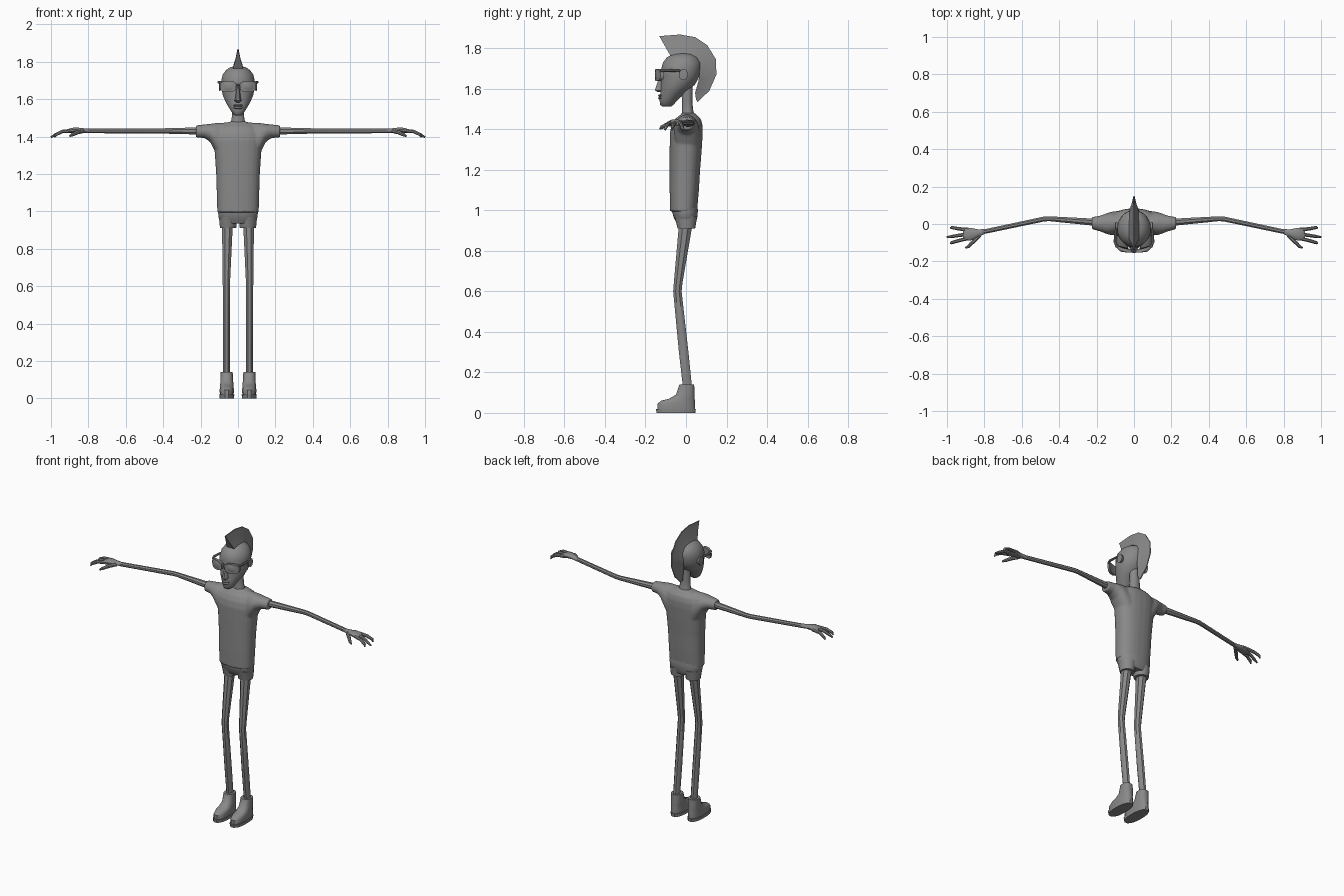
import bpy, bmesh, math
from mathutils import Vector

cube = bpy.data.objects.get("Cube")
if cube:
    bpy.data.objects.remove(cube)

grey = bpy.data.materials.new("plain grey")
grey.use_nodes = True
COLOUR = (0.25, 0.25, 0.25, 1)
grey.diffuse_color = COLOUR
grey.node_tree.nodes["Principled BSDF"].inputs["Base Color"].default_value = COLOUR


def finish(name, bm, mirror=False, angle=40):
    bmesh.ops.recalc_face_normals(bm, faces=bm.faces)
    mesh = bpy.data.meshes.new(name)
    bm.to_mesh(mesh)
    bm.free()
    mesh.materials.append(grey)
    ob = bpy.data.objects.new(name, mesh)
    bpy.context.collection.objects.link(ob)
    bpy.ops.object.select_all(action='DESELECT')
    ob.select_set(True)
    bpy.context.view_layer.objects.active = ob
    bpy.ops.object.shade_smooth_by_angle(angle=math.radians(angle))
    if mirror:
        ob.modifiers.new("mirror", 'MIRROR').use_mirror_merge = False
    return ob


def skin(bm, rings):
    """Bridge rings of points with quads and cap both ends."""
    loops = [[bm.verts.new(p) for p in ring] for ring in rings]
    n = len(loops[0])
    for a, b in zip(loops, loops[1:]):
        for i in range(n):
            bm.faces.new((a[i], a[(i + 1) % n], b[(i + 1) % n], b[i]))
    bm.faces.new(loops[0])
    bm.faces.new(loops[-1])


def oval(n, power):
    for i in range(n):
        a = 2 * math.pi * (i + 0.5) / n
        c, s = math.cos(a), math.sin(a)
        yield (math.copysign(abs(c) ** (2 / power), c),
               math.copysign(abs(s) ** (2 / power), s))


def stack(bm, rows, n=16, power=2.0):
    """Rows of (z, centre x, half width, front y, back y)."""
    skin(bm, [[(cx + w * u, (f + b) / 2 + (b - f) / 2 * v, z)
               for u, v in oval(n, power)] for z, cx, w, f, b in rows])


def sideways(bm, rows, n=16, power=2.0):
    """Rows of (x, front y, back y, bottom z, top z)."""
    skin(bm, [[(x, (f + b) / 2 + (b - f) / 2 * u, (lo + hi) / 2 + (hi - lo) / 2 * v)
               for u, v in oval(n, power)] for x, f, b, lo, hi in rows])


def tube(bm, path, n=8):
    """Tube through (x, y, z, radius) points."""
    pts = [Vector(p[:3]) for p in path]
    rings = []
    for i, p in enumerate(pts):
        d = (pts[min(i + 1, len(pts) - 1)] - pts[max(i - 1, 0)]).normalized()
        side = d.cross(Vector((0, 0, 1)) if abs(d.z) < 0.8 else Vector((0, 1, 0))).normalized()
        up = side.cross(d)
        rings.append([p + (side * u + up * v) * path[i][3] for u, v in oval(n, 2)])
    skin(bm, rings)


def build(name, maker, data, mirror=False, angle=40, **kw):
    bm = bmesh.new()
    maker(bm, data, **kw)
    return finish(name, bm, mirror, angle)


# Shoes
build("shoe_sole", stack, [(0, .06, .039, -.147, .048), (.02, .06, .041, -.15, .05)],
      mirror=True, power=2.4)
build("shoe_upper", stack, [
    (.015, .06, .037, -.143, .046), (.045, .06, .039, -.142, .046), (.06, .06, .037, -.125, .045),
    (.07, .06, .036, -.085, .044), (.09, .06, .035, -.05, .043), (.14, .061, .033, -.033, .041)],
    mirror=True, power=2.4)

# Legs
build("leg", stack, [
    (.11, .062, .02, -.015, .033), (.3, .062, .021, -.037, .014), (.6, .062, .021, -.065, -.02),
    (.64, .062, .022, -.062, -.016), (.96, .056, .032, -.035, .04)], mirror=True, n=8)

# Trousers: one seat and two short leg openings
build("trouser_seat", stack, [
    (.935, 0, .085, -.045, .045), (.96, 0, .104, -.06, .056), (1.0, 0, .109, -.072, .06),
    (1.04, 0, .1, -.07, .055)], power=2.4)
build("trouser_leg", stack, [(.91, .053, .044, -.042, .046), (.97, .053, .05, -.058, .056)],
      mirror=True)

# Shirt: body and both sleeves fused into one skin
bm = bmesh.new()
stack(bm, [(.995, 0, .111, -.079, .055), (1.1, 0, .114, -.081, .064), (1.2, 0, .117, -.081, .07),
           (1.3, 0, .124, -.081, .078), (1.38, 0, .13, -.08, .083), (1.42, 0, .125, -.072, .082),
           (1.45, 0, .105, -.055, .074), (1.47, 0, .075, -.03, .055), (1.482, 0, .035, -.018, .04)],
      n=24, power=2.4)
for s in (1, -1):
    sideways(bm, [(s * .02, -.06, .065, 1.25, 1.477), (s * .09, -.06, .07, 1.26, 1.475),
                  (s * .125, -.06, .065, 1.325, 1.472), (s * .15, -.052, .056, 1.372, 1.468),
                  (s * .18, -.04, .045, 1.392, 1.465), (s * .225, -.028, .037, 1.395, 1.46)], n=20)
shirt = finish("shirt", bm)
fuse = shirt.modifiers.new("fuse", 'REMESH')
fuse.mode = 'VOXEL'
fuse.voxel_size = .006
fuse.use_smooth_shade = True
soften = shirt.modifiers.new("soften", 'SMOOTH')
soften.factor, soften.iterations = .5, 4

# Arms
build("arm", tube, [(.19, .008, 1.43, .021), (.45, .028, 1.43, .014), (.48, .027, 1.43, .014),
                    (.82, -.045, 1.43, .013)], mirror=True)

# Hands: palm, three drooping fingers and a thumb
build("palm", sideways, [
    (.8, -.055, -.027, 1.418, 1.442), (.835, -.07, -.028, 1.42, 1.446),
    (.87, -.088, -.02, 1.42, 1.45), (.9, -.09, -.018, 1.418, 1.444),
    (.915, -.084, -.022, 1.42, 1.436)], mirror=True, n=12)
for name, base, tip in (("ring_finger", -.03, -.021), ("middle_finger", -.053, -.07),
                        ("index_finger", -.076, -.103)):
    reach = 1.0 if name == "middle_finger" else .98
    build(name, tube, [(.885, base, 1.432, .011), (.94, (base + tip) / 2, 1.427, .01),
                       (.975, tip + .003, 1.41, .009), (reach, tip, 1.397, .005)], mirror=True)
build("thumb", tube, [(.825, -.06, 1.43, .011), (.86, -.095, 1.422, .011),
                      (.885, -.12, 1.41, .009), (.9, -.128, 1.402, .005)], mirror=True)

# Neck and head
build("neck", stack, [(1.46, 0, .045, -.025, .045), (1.495, 0, .035, -.02, .036),
                      (1.54, 0, .032, -.02, .032), (1.64, 0, .033, -.03, .035)], n=12)
build("head", stack, [
    (1.512, 0, .016, -.115, -.075), (1.52, 0, .027, -.128, -.063), (1.545, 0, .043, -.131, -.04),
    (1.58, 0, .064, -.127, -.005), (1.62, 0, .082, -.124, .045), (1.66, 0, .09, -.122, .066),
    (1.7, 0, .09, -.123, .074), (1.73, 0, .083, -.114, .073), (1.755, 0, .065, -.095, .058),
    (1.77, 0, .043, -.068, .035), (1.777, 0, .014, -.035, .005)], n=24, angle=60)
build("nose", stack, [(1.583, 0, .01, -.14, -.1), (1.592, 0, .02, -.156, -.1),
                      (1.61, 0, .015, -.15, -.1), (1.67, 0, .009, -.13, -.1)], n=8)
for name, z in (("upper_lip", 1.566), ("lower_lip", 1.554)):
    build(name, stack, [(z - .006, 0, .018, -.134, -.11), (z, 0, .027, -.139, -.1),
                        (z + .006, 0, .018, -.134, -.11)], n=12)
build("ear", sideways, [(.07, -.03, .004, 1.65, 1.69), (.092, -.034, .008, 1.645, 1.695),
                        (.1, -.036, .01, 1.643, 1.698), (.101, -.026, .002, 1.653, 1.688)],
      mirror=True, n=12)

# Sunglasses: wrapped lenses with rims, bridge and temples
def lens_outline(scale, depth):
    pts = []
    for u, v in oval(16, 2.8):
        x = .053 + .042 * scale * u
        pts.append((x, -.148 + 6 * max(0, x - .03) ** 2 + depth, 1.668 + .029 * scale * v))
    return pts

bm = bmesh.new()
skin(bm, [lens_outline(.9, .012), lens_outline(.9, 0), lens_outline(.5, -.005)])
finish("lens", bm, mirror=True)
bm = bmesh.new()
skin(bm, [lens_outline(.85, -.004), lens_outline(1.04, -.004), lens_outline(1.04, .014),
          lens_outline(.85, .014)])
finish("lens_rim", bm, mirror=True)
build("glasses_bridge", tube, [(-.016, -.145, 1.676, .006), (.016, -.145, 1.676, .006)])
build("temple", tube, [(.09, -.125, 1.69, .008), (.102, -.095, 1.69, .008),
                       (.099, -.04, 1.69, .006), (.092, .0, 1.685, .005)], mirror=True)

# Mohawk: a crescent fin, wide at the scalp and thin at the rim
inner = [(-.078, 1.765), (-.03, 1.77), (.02, 1.763), (.055, 1.735), (.068, 1.69),
         (.062, 1.64), (.045, 1.58), (.05, 1.545)]
outer = [(-.132, 1.86), (-.03, 1.868), (.045, 1.855), (.105, 1.815), (.148, 1.745),
         (.15, 1.67), (.115, 1.59), (.058, 1.535)]
sections = []
for i, (a, b) in enumerate(zip(inner, outer)):
    a, b = Vector(a), Vector(b)
    wide = .028 if i < 6 else .012
    ring = []
    for t, w in ((0, wide), (.45, wide * .5), (1, .003), (1, -.003), (.45, -wide * .5), (0, -wide)):
        p = a.lerp(b, t)
        ring.append((w, p.x, p.y))
    sections.append(ring)
bm = bmesh.new()
skin(bm, sections)
finish("mohawk", bm, angle=50)
